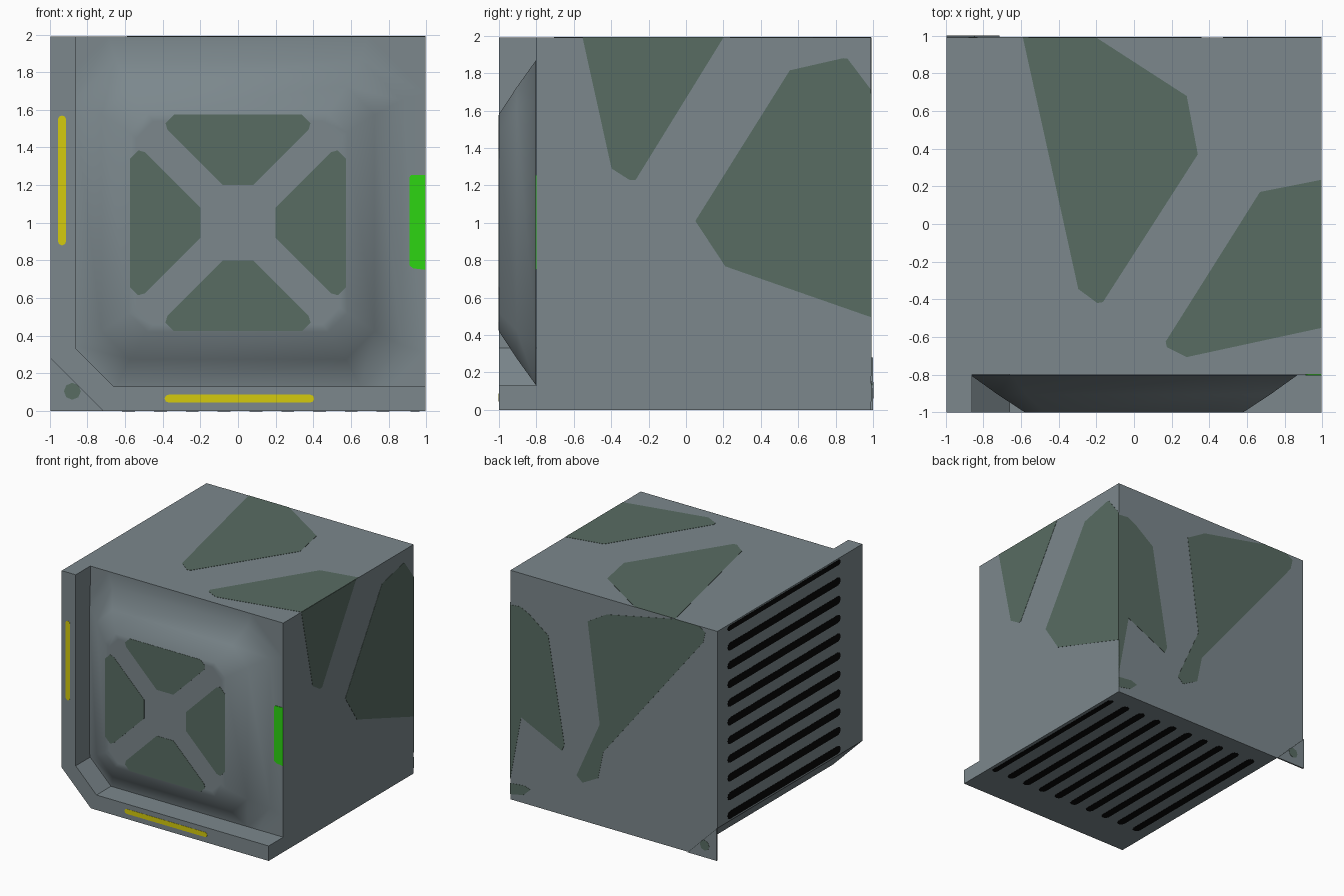
import bpy, bmesh, math

if "Cube" in bpy.data.objects:
    bpy.data.objects.remove(bpy.data.objects["Cube"])

def material(name, rgb):
    m = bpy.data.materials.new(name)
    m.diffuse_color = (*rgb, 1)
    m.use_nodes = True
    m.node_tree.nodes["Principled BSDF"].inputs["Base Color"].default_value = m.diffuse_color
    return m

GREY = material("grey blue", (0.2, 0.245, 0.265))
DARK = material("dark green", (0.098, 0.15, 0.123))
BLACK = material("black", (0.002, 0.002, 0.002))
YELLOW = material("yellow", (0.66, 0.6, 0.004))
LIME = material("bright green", (0.027, 0.66, 0.006))

# extrusion axis -> 3D point from (profile a, profile b, depth d)
AXES = {'x': lambda a, b, d: (d, a, b),
        'y': lambda a, b, d: (a, d, b),
        'z': lambda a, b, d: (a, b, d)}

def finish(bm, name, mat, smooth=False):
    bmesh.ops.recalc_face_normals(bm, faces=bm.faces)
    for f in bm.faces:
        f.smooth = smooth
    me = bpy.data.meshes.new(name)
    bm.to_mesh(me)
    bm.free()
    me.materials.append(mat)
    ob = bpy.data.objects.new(name, me)
    bpy.context.collection.objects.link(ob)
    return ob

def prisms(name, polys, axis, d0, d1, mat):
    """Extrude one or more outlines along an axis into one object."""
    bm = bmesh.new()
    for pts in polys:
        lo = [bm.verts.new(AXES[axis](a, b, d0)) for a, b in pts]
        hi = [bm.verts.new(AXES[axis](a, b, d1)) for a, b in pts]
        bm.faces.new(lo)
        bm.faces.new(hi)
        n = len(pts)
        for i in range(n):
            j = (i + 1) % n
            bm.faces.new((lo[i], lo[j], hi[j], hi[i]))
    return finish(bm, name, mat)

def slot(a0, a1, b, r, swap=False):
    """Rounded-end strip from a0 to a1, half width r."""
    pts = []
    for end, c in ((-1, a0 + r), (1, a1 - r)):
        for k in range(5):
            t = math.pi / 2 - math.pi * k / 4
            pts.append((c + end * r * math.cos(t), b + end * r * math.sin(t)))
    return [(q, p) for p, q in pts] if swap else pts

W, H, BACK = 0.995, 1.99, 0.99
T = 0.002  # painted plate height

# main body with a chamfered lower left edge
prisms("body", [[(-W, 0.28), (-0.715, 0), (W, 0), (W, H), (-W, H)]], 'y', -0.8, BACK, GREY)

# raised frame on the left and bottom of the front
prisms("front_frame", [[(-W, H), (-W, 0.28), (-0.715, 0), (W, 0), (W, 0.13),
                        (-0.66, 0.13), (-0.86, 0.33), (-0.86, H)]], 'y', -1, -0.8, GREY)

# soft bulging front panel, lofted through octagonal rings
bm = bmesh.new()
rings = []
for h, c, y in ((0.99, 0.3, -0.801), (0.87, 0.22, -0.801), (0.725, 0.15, -0.905),
                (0.58, 0.1, -1), (0.54, 0.09, -1)):
    k = h - c
    oct_pts = [(-k, -h), (k, -h), (h, -k), (h, k), (k, h), (-k, h), (-h, k), (-h, -k)]
    rings.append([bm.verts.new((x, y, z + 1)) for x, z in oct_pts])
for v in rings[0]:
    v.co.z = min(v.co.z, H)
for r0, r1 in zip(rings, rings[1:]):
    for i in range(8):
        j = (i + 1) % 8
        bm.faces.new((r0[i], r0[j], r1[j], r1[i]))
bm.faces.new(rings[-1])
panel = finish(bm, "front_panel", GREY, smooth=True)
if sum(f.normal.y * f.area for f in panel.data.polygons) > 0:
    panel.data.flip_normals()

# four trapezoid markings on the panel
trap = [(-0.385, 0.53), (-0.34, 0.575), (0.34, 0.575), (0.385, 0.53),
        (0.375, 0.495), (0.08, 0.2), (-0.08, 0.2), (-0.375, 0.495)]
marks = []
for q in range(4):
    c, s = round(math.cos(q * math.pi / 2)), round(math.sin(q * math.pi / 2))
    marks.append([(a * c - b * s, a * s + b * c + 1) for a, b in trap])
prisms("panel_markings", marks, 'y', -1 - T, -0.999, DARK)

# yellow strips on the frame and green light on the right
prisms("yellow_strips", [slot(0.88, 1.57, -0.935, 0.022, True), slot(-0.39, 0.405, 0.066, 0.021)],
       'y', -1 - T, -0.999, YELLOW)
prisms("green_light", [[(0.91, 0.775), (0.93, 0.758), (W, 0.75), (W, 1.255), (0.92, 1.255), (0.91, 1.24)]],
       'y', -0.805, -0.8, LIME)

# triangular plate behind the chamfer, with a spot
prisms("corner_plate", [[(-W, 0.28), (-W, 0), (-0.715, 0)]], 'y', BACK - 0.003, 1.0, GREY)
prisms("corner_plate_spot", [[(-0.88 + 0.045 * math.cos(t * math.pi / 4),
                               0.105 + 0.045 * math.sin(t * math.pi / 4)) for t in range(8)]],
       'y', 0.985, 1.0 + T, DARK)
bpy.data.objects["corner_plate_spot"].scale.y = 1

# camouflage patches on the right, top and back
prisms("right_patches", [
    [(-0.553, H), (-0.398, 1.29), (-0.3, 1.228), (-0.27, 1.228), (0.2, H)],
    [(0.05, 1.01), (0.21, 0.767), (BACK, 0.495), (BACK, 1.71), (0.864, 1.877), (0.84, 1.88), (0.555, 1.815)]],
    'x', W - 0.001, W + T, DARK)
prisms("top_patches", [
    [(-0.59, BACK), (-0.296, -0.345), (-0.195, -0.42), (-0.165, -0.415), (0.339, 0.37), (0.28, 0.68), (-0.2, BACK)],
    [(0.168, -0.625), (0.175, -0.655), (0.28, -0.707), (W, -0.552), (W, 0.235), (0.669, 0.17)]],
    'z', H - 0.001, H + T, DARK)
prisms("back_patches", [
    [(W, 1.69), (0.9, 1.70), (0.81, 1.655), (0.63, 1.52), (0.474, 0.61), (0.5, 0.555), (0.89, 0.74), (W, 0.18)],
    [(W, 0.14), (0.86, 0.155), (0.8, 0.135), (0.87, 0.07), (W, 0.045)],
    [(0.251, 1.745), (0.068, 1.854), (-0.589, H), (-0.82, H), (-0.88, 1.95), (-0.86, 1.86),
     (0.1, 0.65), (0.15, 0.41), (0.3, 0.33), (0.358, 0.38), (0.135, 0.88)]],
    'y', BACK - 0.001, BACK + T, DARK)

# black vent slots on the left side and underneath
prisms("left_vents", [slot(-0.7, 0.85, 1.955 - 0.1625 * i, 0.022 if i == 0 else 0.034) for i in range(11)],
       'x', -W - T, -W + 0.001, BLACK)
prisms("bottom_vents", [slot(-0.69, 0.84, 0.94 - 0.169 * i, 0.025 if i == 0 else 0.034, True) for i in range(10)],
       'z', -T, 0.001, BLACK)
